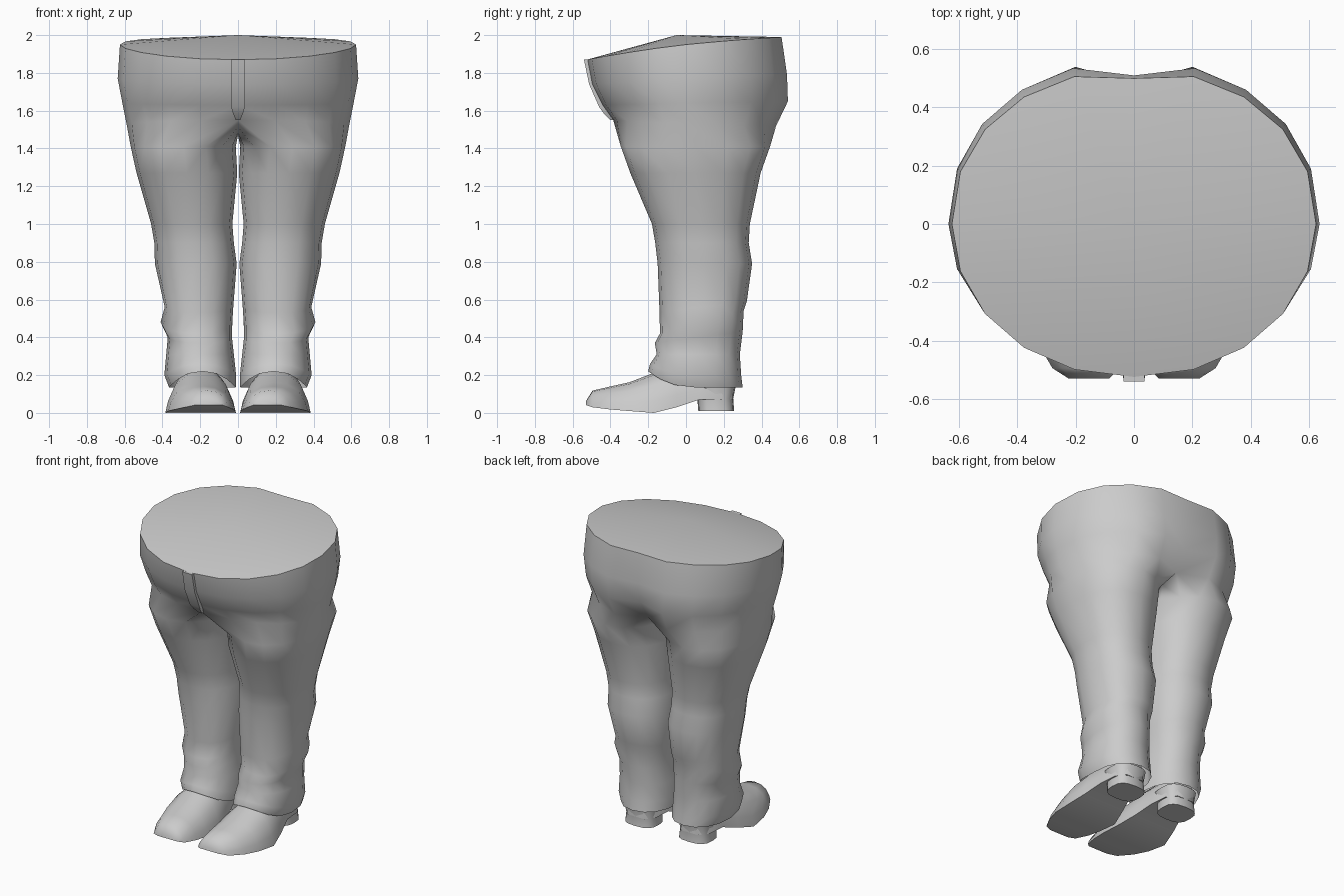
import bpy, bmesh
from math import sin, cos, pi, radians

if "Cube" in bpy.data.objects:
    bpy.data.objects.remove(bpy.data.objects["Cube"])

def spow(v, p):
    return abs(v) ** p * (1 if v >= 0 else -1)

def finish(bm, name, angle=55, mirror=True):
    bmesh.ops.recalc_face_normals(bm, faces=bm.faces)
    mesh = bpy.data.meshes.new(name)
    bm.to_mesh(mesh)
    bm.free()
    for p in mesh.polygons:
        p.use_smooth = True
    mesh.set_sharp_from_angle(angle=radians(angle))
    ob = bpy.data.objects.new(name, mesh)
    bpy.context.collection.objects.link(ob)
    if mirror:
        m = ob.modifiers.new("Mirror", 'MIRROR')
        m.merge_threshold = 0.0005
    return ob

def bridge(bm, a, b, closed=True):
    n = len(a)
    for i in range(n if closed else n - 1):
        j = (i + 1) % n
        bm.faces.new((a[i], a[j], b[j], b[i]))

def loft(name, rings, angle=55, mirror=True):
    bm = bmesh.new()
    vs = [[bm.verts.new(c) for c in r] for r in rings]
    for a, b in zip(vs, vs[1:]):
        bridge(bm, a, b)
    bm.faces.new(vs[0])
    bm.faces.new(vs[-1])
    return finish(bm, name, angle, mirror)

def leg_ring(z, xin, xout, yf, yb, tilt=0, lift=0, p=0.88):
    """Closed rounded ring; starts at the inner front, runs round the outside."""
    cx, rx, cy, ry = (xin + xout) / 2, (xout - xin) / 2, (yf + yb) / 2, (yb - yf) / 2
    pts = []
    for i in range(16):
        a = radians(-112.5 + 22.5 * i)
        c, s = cos(a), sin(a)
        pts.append((cx + rx * spow(c, p), cy + ry * spow(s, p),
                    z + tilt * s + (lift * s * s if s < 0 else 0)))
    return pts

def hip_ring(x, yf, yb, yb_mid, zf, zs, zb):
    """Half ring from front centre round the side to back centre."""
    pts = []
    for i in range(11):
        a = radians(-90 + 18 * i)
        c, s = cos(a), sin(a)
        y = -yf * s if s < 0 else yb * spow(s, 0.92)
        y = -abs(yf) * abs(s) if s < 0 else y
        z = zs + (zb - zf) / 2 * s + ((zb + zf) / 2 - zs) * s * s
        if i == 10:
            y = yb_mid
        pts.append((0 if i in (0, 10) else x * spow(c, 0.95), y, z))
    return pts

# Trousers: hips open onto a leg at the crotch, mirrored
hips = [
    (0.625, -0.525, 0.53, 0.50, 1.87, 1.95, 1.99),
    (0.637, -0.50, 0.56, 0.51, 1.74, 1.77, 1.79),
    (0.612, -0.445, 0.565, 0.48, 1.63, 1.64, 1.65),
    (0.590, -0.385, 0.50, 0.40, 1.55, 1.53, 1.52),
]
legs = [
    (1.41, 0.012, 0.568, -0.345, 0.445),
    (1.27, 0.004, 0.537, -0.295, 0.395),
    (1.00, 0.030, 0.460, -0.180, 0.338),
    (0.90, 0.022, 0.443, -0.163, 0.332),
    (0.79, 0.007, 0.440, -0.150, 0.350),
    (0.56, 0.025, 0.388, -0.140, 0.322, 0.03),
    (0.48, 0.030, 0.410, -0.138, 0.305, 0.06),
    (0.40, 0.032, 0.372, -0.165, 0.300, 0.03),
    (0.31, 0.022, 0.380, -0.155, 0.285),
    (0.20, 0.010, 0.390, -0.190, 0.292, 0, 0.06),
    (0.135, 0.012, 0.365, -0.200, 0.300, 0, 0.085),
]
bm = bmesh.new()
hv = [[bm.verts.new(c) for c in hip_ring(*h)] for h in hips]
for a, b in zip(hv, hv[1:]):
    bridge(bm, a, b, closed=False)
top = bm.verts.new((0, -0.05, 2.0))
for a, b in zip(hv[0], hv[0][1:]):
    bm.faces.new((a, b, top))
crotch = list(hv[-1])
for j in range(1, 6):
    t = j / 6
    crotch.append(bm.verts.new((0, 0.40 - 0.785 * t, 1.52 + 0.03 * t - 0.065 * sin(pi * t))))
prev = crotch
for l in legs:
    ring = [bm.verts.new(c) for c in leg_ring(*l)]
    bridge(bm, prev, ring)
    prev = ring
finish(bm, "trousers", 75)

# Fly strip down the front
fly = [(-0.54, 1.87, 0.036), (-0.513, 1.74, 0.038), (-0.46, 1.62, 0.036),
       (-0.435, 1.585, 0.026), (-0.40, 1.55, 0.012)]
loft("fly", [[(-w, y, z), (w, y, z), (w, y + 0.04, z), (-w, y + 0.04, z)]
             for y, z, w in fly], 40, mirror=False)

# Shoe uppers: sections from toe to heel (y, centre x, half width, bottom, top)
shoe = [
    (-0.53, 0.155, 0.07, 0.042, 0.062), (-0.495, 0.165, 0.115, 0.03, 0.118),
    (-0.40, 0.18, 0.155, 0.018, 0.14), (-0.30, 0.192, 0.178, 0.01, 0.162),
    (-0.17, 0.198, 0.187, 0.0, 0.212), (-0.05, 0.20, 0.155, 0.03, 0.25),
    (0.07, 0.20, 0.12, 0.07, 0.26), (0.19, 0.20, 0.11, 0.07, 0.26),
    (0.25, 0.20, 0.065, 0.07, 0.24),
]
section = [(-1, 0), (-0.92, 0.3), (-0.72, 0.7), (-0.38, 0.94), (0, 1),
           (0.38, 0.94), (0.72, 0.7), (0.92, 0.3), (1, 0)]
loft("shoe", [[(cx + w * u, y, zb + (zt - zb) * v) for u, v in section]
              for y, cx, w, zb, zt in shoe])

# Shoe heels
loft("shoe_heel", [leg_ring(0.01, 0.09, 0.31, 0.065, 0.255, p=0.7),
                   leg_ring(0.075, 0.095, 0.305, 0.06, 0.25, p=0.7),
                   leg_ring(0.15, 0.085, 0.315, 0.04, 0.265, p=0.7)])
